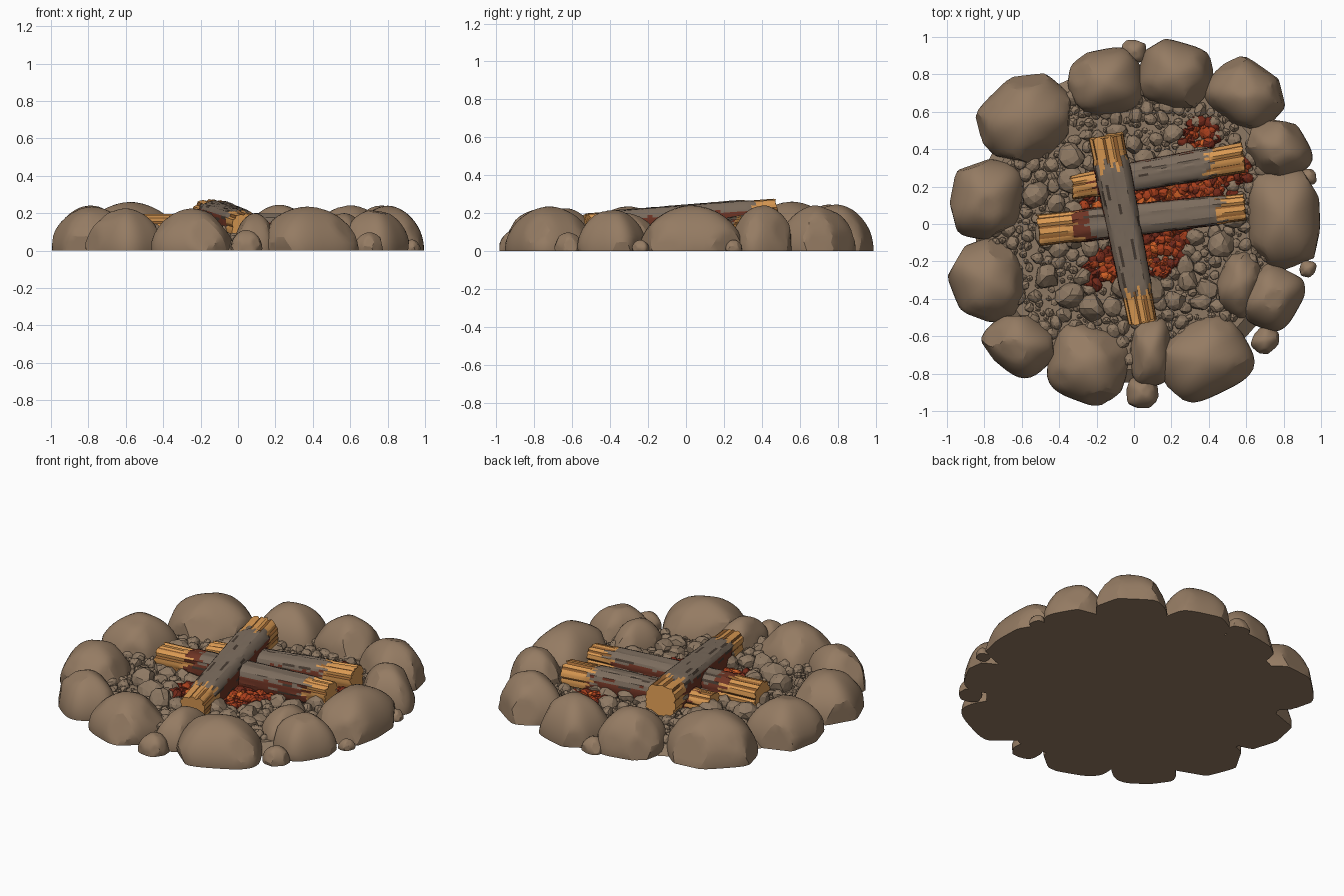
import bpy, bmesh, math, random
from mathutils import Vector, Matrix

random.seed(11)
if "Cube" in bpy.data.objects:
    bpy.data.objects.remove(bpy.data.objects["Cube"])


def material(name, rgb):
    m = bpy.data.materials.new(name)
    m.use_nodes = True
    m.diffuse_color = (*rgb, 1)
    m.node_tree.nodes["Principled BSDF"].inputs["Base Color"].default_value = (*rgb, 1)
    return m


STONE = material("stone brown", (.30, .20, .125))
GRAVEL = material("gravel brown", (.27, .19, .125))
BARK = material("grey bark", (.2, .15, .11))
CRACK = material("dark bark crack", (.06, .042, .03))
SCORCH = material("scorched red brown", (.16, .035, .018))
WOOD = material("light split wood", (.7, .32, .085))
GRAIN = material("wood grain", (.3, .12, .03))
EMBER_DARK = material("dark red ember", (.17, .022, .01))
EMBER = material("red ember", (.4, .05, .012))
EMBER_HOT = material("orange ember", (.65, .12, .02))


def finish(name, bm, mats, angle=None):
    bmesh.ops.recalc_face_normals(bm, faces=bm.faces[:])
    mesh = bpy.data.meshes.new(name)
    bm.to_mesh(mesh)
    bm.free()
    for m in mats:
        mesh.materials.append(m)
    ob = bpy.data.objects.new(name, mesh)
    bpy.context.collection.objects.link(ob)
    if angle:
        bpy.ops.object.select_all(action='DESELECT')
        ob.select_set(True)
        bpy.context.view_layer.objects.active = ob
        bpy.ops.object.shade_smooth_by_angle(angle=math.radians(angle))


def chop(verts, count, low, high):
    """Flatten random sides of a unit blob into facets."""
    for _ in range(count):
        n = Vector([random.gauss(0, 1) for _ in range(3)]).normalized()
        d = random.uniform(low, high)
        for v in verts:
            over = v.co.dot(n) - d
            if over > 0:
                v.co -= n * over


# Ring stones: squarish domes turned to follow the ring, fitted to a footprint
def ring_stone(name, cx, cy, hx, hy, height):
    bm = bmesh.new()
    bmesh.ops.create_icosphere(bm, subdivisions=4, radius=1)
    for v in bm.verts:
        x, y, z = (abs(c) for c in v.co)
        plan = (x ** 3.4 + y ** 3.4) ** (1 / 3.4)
        v.co *= (plan ** 1.85 + z ** 1.85) ** (-1 / 1.85)
    chop(bm.verts, 22, .93, 1.06)
    turn = Matrix.Rotation(math.atan2(cy, cx) + math.pi / 2, 3, 'Z')
    for v in bm.verts:
        v.co = turn @ Vector((v.co.x * 1.15, v.co.y, v.co.z))
    lo = [min(v.co[i] for v in bm.verts) for i in range(3)]
    hi = [max(v.co[i] for v in bm.verts) for i in range(3)]
    for v in bm.verts:
        f = [(v.co[i] - lo[i]) / (hi[i] - lo[i]) * 2 - 1 for i in range(3)]
        v.co = (cx + f[0] * hx, cy + f[1] * hy, .012 + f[2] * (height - .012))
    cut = bmesh.ops.bisect_plane(bm, geom=bm.verts[:] + bm.edges[:] + bm.faces[:],
                                 plane_co=(0, 0, 0), plane_no=(0, 0, 1), clear_inner=True)
    rim = [e for e in cut["geom_cut"] if isinstance(e, bmesh.types.BMEdge)]
    bmesh.ops.holes_fill(bm, edges=rim)
    finish(name, bm, [STONE], 20)


STONES = [
    (-.59, .56, .26, .245, .26), (-.15, .755, .205, .19, .245), (.22, .795, .205, .195, .245),
    (.59, .695, .22, .2, .24), (.775, .395, .18, .165, .24), (.8, .03, .195, .275, .24),
    (.74, -.39, .175, .185, .215), (.565, -.325, .13, .18, .2), (.385, -.72, .26, .235, .235),
    (.09, -.685, .115, .19, .2), (-.245, -.75, .22, .225, .225), (-.62, -.655, .195, .17, .225),
    (-.78, -.3, .215, .225, .235), (-.785, .13, .2, .215, .24)]
for i, s in enumerate(STONES):
    ring_stone(f"ring_stone_{i + 1}", *s)
for i, (x, y, r) in enumerate([(0, .92, .065), (.7, -.62, .075), (.045, -.9, .085),
                               (.93, -.24, .045), (.93, .25, .045)]):
    ring_stone(f"wedge_stone_{i + 1}", x, y, r, r, r * 1.3)

# Ash bed closing the underside
bm = bmesh.new()
bmesh.ops.create_cone(bm, cap_ends=True, segments=48, radius1=.85, radius2=.78, depth=.055,
                      matrix=Matrix.Translation((0, 0, .0275)))
for f in bm.faces:
    f.material_index = int(f.normal.z < .5)
finish("ash_bed", bm, [GRAVEL, STONE])


def pebble(bm, x, y, z, r, mat=0):
    verts = bmesh.ops.create_icosphere(bm, subdivisions=2 if r > .03 else 1, radius=1)["verts"]
    chop(verts, 7, .65, .9)
    spin = Matrix.Rotation(random.uniform(0, 6), 3, 'Z')
    size = Vector((random.uniform(.9, 1.2), random.uniform(.9, 1.2), random.uniform(.8, 1))) * r
    for v in verts:
        v.co = spin @ (v.co * size) + Vector((x, y, z))
        for f in v.link_faces:
            f.material_index = mat


# Ember patches: centre and radius
SPOTS = [(.35, .46, .1), (.2, .2, .14), (.4, .2, .14), (.12, -.14, .14),
         (-.15, -.25, .11), (-.2, .07, .11), (.02, .1, .2), (.2, -.06, .1), (.55, .28, .07)]


def heat(x, y):
    return max(1 - math.hypot(x - a, y - b) / r for a, b, r in SPOTS)


# Gravel, largest first so small ones fill the gaps
bm = bmesh.new()
placed = []
for r, tries in ((.075, 60), (.055, 220), (.038, 650), (.026, 1900), (.017, 2600)):
    for _ in range(tries):
        a, d = random.uniform(0, math.tau), .75 * math.sqrt(random.random())
        x, y = d * math.cos(a), d * math.sin(a)
        if heat(x, y) > .1 or r > .05 and d > .55:
            continue
        if all(math.hypot(x - p, y - q) > (r + s) * .72 for p, q, s in placed):
            placed.append((x, y, r))
            pebble(bm, x, y, .05 + r * .35, r)
finish("gravel", bm, [GRAVEL])

# Embers: dark coals at the rim of each patch, hottest in the middle
bm = bmesh.new()
for x0, y0, r0 in SPOTS:
    for _ in range(int(r0 * 600)):
        a, d = random.uniform(0, math.tau), r0 * math.sqrt(random.random())
        x, y = x0 + d * math.cos(a), y0 + d * math.sin(a)
        glow = heat(x, y) + random.uniform(-.4, .4)
        pebble(bm, x, y, .065, random.uniform(.02, .036), 0 if glow < .38 else 1 if glow < .85 else 2)
finish("embers", bm, [EMBER_DARK, EMBER, EMBER_HOT])


# Logs: squarish bark tube with ragged stripped ends showing split wood
def log(name, start, end, r1, r2, strip1, strip2, burnt):
    start, end = Vector(start), Vector(end)
    length = (end - start).length
    frame = (end - start).to_track_quat('Z', 'Y').to_matrix()
    segs, rings = 40, 36
    edge1 = [strip1 + random.uniform(-.04, .04) for _ in range(segs)]
    edge2 = [length - strip2 + random.uniform(-.04, .04) for _ in range(segs)]
    side = [random.uniform(.98, 1.03) for _ in range(segs)]
    bm = bmesh.new()
    grid = []
    for j in range(rings + 1):
        t = length * j / rings
        row = []
        for k in range(segs):
            a = math.tau * (k + .5) / segs
            square = (abs(math.cos(a)) ** 3.2 + abs(math.sin(a)) ** 3.2) ** (-1 / 3.2)
            r = (r1 + (r2 - r1) * j / rings) * square * side[k]
            if edge1[k] < t < edge2[k]:
                r *= random.uniform(1, 1.03)
            else:
                r *= .88 if k % 4 == 0 else .95
            rag = random.uniform(-.01, .01) if j in (0, rings) else 0
            row.append(bm.verts.new(start + frame @ Vector(
                (r * math.cos(a), r * math.sin(a), t + rag))))
        grid.append(row)
    crack = [0] * segs
    for j in range(rings):
        t = length * (j + .5) / rings
        for k in range(segs):
            n = (k + 1) % segs
            f = bm.faces.new((grid[j][k], grid[j][n], grid[j + 1][n], grid[j + 1][k]))
            f.normal_update()
            if edge1[k] < t < edge2[k]:
                if crack[k] <= 0 and crack[k - 1] <= 0 and random.random() < .02:
                    crack[k] = random.randint(2, 4)
                charred = f.normal.z < .25 or t < edge1[k] + burnt
                f.material_index = 1 if crack[k] > 0 else 2 if charred else 0
                crack[k] -= 1
            else:
                f.material_index = 4 if k % 4 == 0 else 3
    # Sawn ends with an inset rim
    for row in (grid[0], grid[-1]):
        cap = bm.faces.new(row)
        cap.material_index = 3
        bmesh.ops.inset_individual(bm, faces=[cap], thickness=.012, depth=0)
    finish(name, bm, [BARK, CRACK, SCORCH, WOOD, GRAIN], 25)


log("top_log", (.045, -.52, .12), (-.15, .47, .18), .08, .098, .17, .15, 0)
log("middle_log", (-.51, -.035, .11), (.59, .09, .12), .088, .075, .22, .14, .08)
log("back_log", (-.33, .195, .1), (.585, .355, .11), .068, .085, .13, .19, .07)
